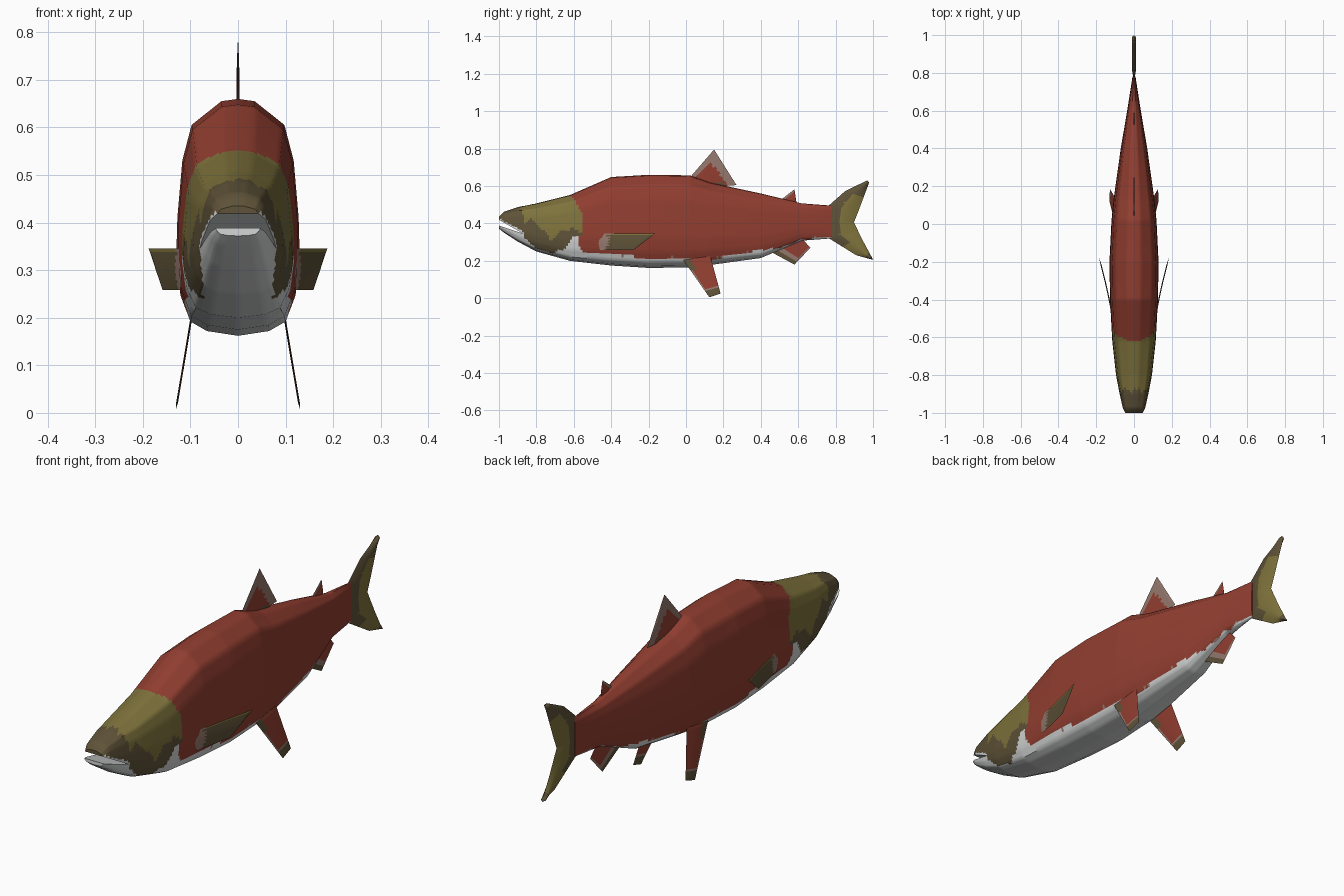
import bpy, bmesh, math

if "Cube" in bpy.data.objects:
    bpy.data.objects.remove(bpy.data.objects["Cube"])

COLOURS = [("red", (.287, .048, .030)), ("olive", (.210, .170, .045)),
           ("dark_olive", (.114, .086, .040)), ("white", (.66, .67, .67)),
           ("fin_grey", (.30, .19, .155))]
RED, OLIVE, DARK, WHITE, GREY = range(5)
MATS = []
for name, c in COLOURS:
    m = bpy.data.materials.new(name)
    m.diffuse_color = (*c, 1)
    m.use_nodes = True
    m.node_tree.nodes["Principled BSDF"].inputs["Base Color"].default_value = m.diffuse_color
    MATS.append(m)


def interp(pts, t):
    """Piecewise linear lookup; each row is (t, values...)."""
    if t <= pts[0][0]:
        return pts[0][1:]
    for a, b in zip(pts, pts[1:]):
        if t <= b[0]:
            f = (t - a[0]) / (b[0] - a[0])
            return tuple(p + (q - p) * f for p, q in zip(a[1:], b[1:]))
    return pts[-1][1:]


def wiggle(t):
    return .010 * math.sin(37 * t) + .007 * math.sin(83 * t + 1)


def finish(name, bm, angle=40):
    bmesh.ops.recalc_face_normals(bm, faces=bm.faces[:])
    me = bpy.data.meshes.new(name)
    bm.to_mesh(me)
    bm.free()
    ob = bpy.data.objects.new(name, me)
    bpy.context.collection.objects.link(ob)
    for m in MATS:
        me.materials.append(m)
    return ob


def smooth(ob, angle=40):
    bpy.ops.object.select_all(action='DESELECT')
    ob.select_set(True)
    bpy.context.view_layer.objects.active = ob
    bpy.ops.object.shade_smooth_by_angle(angle=math.radians(angle))


# Body stations: y, bottom z, top z, half width
STATIONS = [(-1, .372, .435, .048), (-.975, .352, .462, .060), (-.9, .303, .487, .076),
            (-.8, .250, .507, .095), (-.62, .200, .552, .115), (-.4, .175, .648, .127),
            (-.2, .162, .660, .130), (.02, .165, .657, .119), (.13, .178, .618, .108),
            (.4, .215, .560, .070), (.62, .308, .507, .033), (.78, .320, .495, .008)]
# Half cross-section: share of half width, share of height
SECTION = [(0, 1), (.27, .99), (.75, .89), (.9, .74), (.98, .5), (1, .32),
           (.93, .17), (.77, .06), (.5, .02), (0, 0)]


def build_body():
    half = []
    for (x0, z0), (x1, z1) in zip(SECTION, SECTION[1:]):
        n = max(2, round(math.hypot(x1 - x0, 2 * (z1 - z0)) * 11))
        half += [(x0 + (x1 - x0) * i / n, z0 + (z1 - z0) * i / n) for i in range(n)]
    half.append(SECTION[-1])
    ring = half + [(-x, z) for x, z in half[-2:0:-1]]
    ys = []
    for a, b in zip(STATIONS, STATIONS[1:]):
        n = max(2, round((b[0] - a[0]) / .011))
        ys += [a[0] + (b[0] - a[0]) * i / n for i in range(n)]
    ys.append(STATIONS[-1][0])
    bm = bmesh.new()
    rows = []
    for y in ys:
        lo, hi, w = interp(STATIONS, y)
        rows.append([bm.verts.new((x * w, y, lo + (hi - lo) * z)) for x, z in ring])
    k = len(ring)
    for a, b in zip(rows, rows[1:]):
        for i in range(k):
            j = (i + 1) % k
            bm.faces.new((a[i], a[j], b[j], b[i]))
    bm.faces.new(rows[0])
    bm.faces.new(rows[-1])
    return finish("body", bm)


def cut_mouth(body):
    # Wedge between the upper lip and the lower jaw
    bm = bmesh.new()
    prof = [(-.87, .345), (-1.05, .447), (-1.05, .405)]
    l, r = ([bm.verts.new((x, y, z)) for y, z in prof] for x in (-.2, .2))
    bm.faces.new(l)
    bm.faces.new(r)
    for i in range(3):
        j = (i + 1) % 3
        bm.faces.new((l[i], l[j], r[j], r[i]))
    cutter = finish("mouth_cutter", bm)
    cutter.hide_render = True
    mod = body.modifiers.new("mouth", 'BOOLEAN')
    mod.operation = 'DIFFERENCE'
    mod.solver = 'EXACT'
    mod.object = cutter
    bpy.context.view_layer.objects.active = body
    bpy.ops.object.modifier_apply(modifier=mod.name)
    bpy.data.objects.remove(cutter)


LIP = [(-1, .42), (-.88, .36), (-.86, .315), (-.8, .262), (-.72, .245),
       (-.65, .25), (-.61, .32), (-.57, .33)]
BELLY = [(-.6, .32), (-.55, .25), (-.4, .235), (-.2, .213), (0, .215), (.15, .21),
         (.4, .258), (.55, .28), (.62, .318), (.78, .325)]
GILL = [(.2, -.60), (.33, -.565), (.42, -.55), (.5, -.575), (.56, -.63)]  # z, y


def body_colour(c):
    y, z = c.y, c.z
    if y < interp(GILL, z)[0] + .4 * wiggle(z * 2):
        edge = interp(LIP, y)[0]
        if z < edge + .004 + (.5 * wiggle(y) if y > -.8 else 0):
            return WHITE
        low = interp([(-.9, .43), (-.82, .40), (-.72, .33), (-.62, .36), (-.55, .37)], y)[0]
        return DARK if y < -.88 + wiggle(c.x * 3) or z < low + 1.5 * wiggle(y) else OLIVE
    edge = interp(BELLY, y)[0] + .4 * wiggle(y)
    if z < edge:
        return WHITE
    return GREY if z < edge + .4 * wiggle(y * 1.3 + 2) else RED


body = build_body()
cut_mouth(body)
for p in body.data.polygons:
    p.material_index = body_colour(p.center)
smooth(body)


def fin(name, lead, trail, thick, place, colour, n=12):
    """Lens-shaped fin between a leading and a trailing line of (y, z) points."""
    seg = len(lead) - 1
    nu = n * seg if seg > 1 else 2 * n
    table = [(i / seg, *a, *b) for i, (a, b) in enumerate(zip(lead, trail))]
    bm = bmesh.new()
    for side in (-1, 1):
        grid = []
        for i in range(nu + 1):
            y0, z0, y1, z1 = interp(table, i / nu)
            row = []
            for j in range(n + 1):
                v = j / n
                y, z = y0 + (y1 - y0) * v, z0 + (z1 - z0) * v
                t = 0 if i in (0, nu) else thick * math.sin(math.pi * v)
                row.append(bm.verts.new((place(y, z) + side * t, y, z)))
            grid.append(row)
        for i in range(nu):
            for j in range(n):
                f = bm.faces.new((grid[i][j], grid[i + 1][j],
                                  grid[i + 1][j + 1], grid[i][j + 1]))
                f.material_index = colour((i + .5) / nu, (j + .5) / n)
    bmesh.ops.remove_doubles(bm, verts=bm.verts[:], dist=1e-5)
    smooth(finish(name, bm), 60)


def middle(y, z):
    return 0


# Tail fin
fin("tail_fin",
    [(.968, .63), (.85, .572), (.765, .497), (.765, .41), (.765, .32), (.91, .23), (.99, .208)],
    [(.98, .62), (.95, .54), (.92, .46), (.898, .406), (.92, .36), (.95, .30), (1, .207)],
    .011, middle,
    lambda u, v: DARK if u < .17 or u > .93 or v < .4 + 2 * wiggle(u) and u < .75 else OLIVE)

# Fins along the middle line
fin("dorsal_fin", [(.02, .645), (.15, .795)], [(.13, .595), (.27, .605)], .003, middle,
    lambda u, v: GREY if v < .17 or u > .70 + 3 * wiggle(v) else
    DARK if v > .85 and u < .6 else RED)
fin("adipose_fin", [(.50, .52), (.58, .583)], [(.57, .50), (.59, .515)], .003, middle,
    lambda u, v: GREY if v < .2 else RED)
fin("anal_fin", [(.45, .25), (.58, .18)], [(.61, .33), (.665, .27)], .003, middle,
    lambda u, v: DARK if v < .15 else GREY if v < .3 or u > .9 else RED)

# Paired fins
for side, label in ((1, "right"), (-1, "left")):
    fin("pelvic_fin_" + label, [(-.015, .205), (.125, .005)], [(.13, .225), (.185, .025)], .002,
        lambda y, z: side * (.098 + (.2 - z) * .168),
        lambda u, v: DARK if u > .85 or v < .25 and u < .3 else GREY if v < .12 or u > .8 else RED)
    fin("pectoral_fin_" + label, [(-.48, .345), (-.165, .346)], [(-.46, .258), (-.28, .258)], .003,
        lambda y, z: side * (.118 + .07 * ((y + .48) / .315) ** 1.2
                             if y > -.48 else .118),
        lambda u, v: GREY if u < .22 + 3 * wiggle(v) else DARK if v > .1 else OLIVE)
